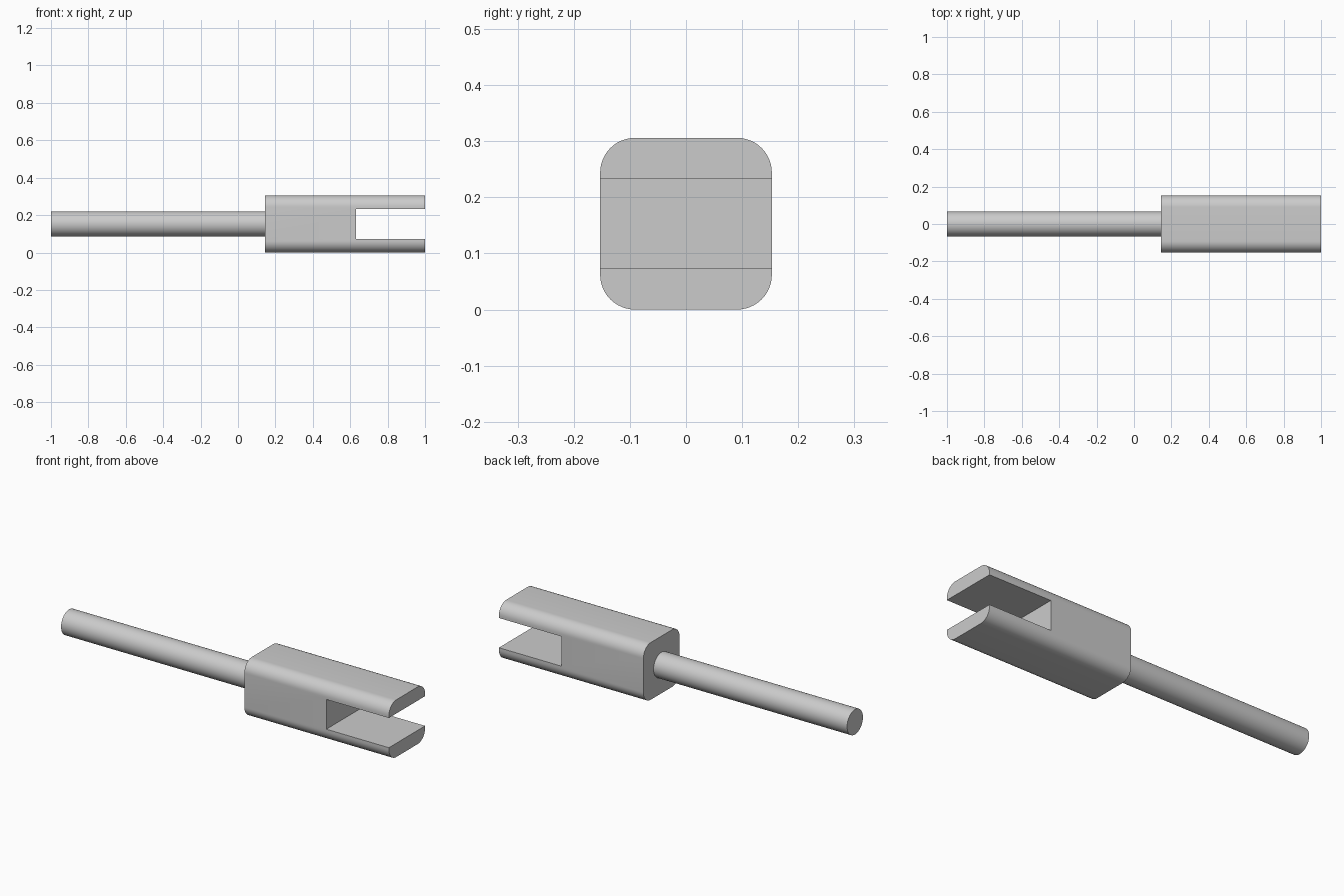
import bpy
import bmesh
from math import cos, sin, pi, radians

if "Cube" in bpy.data.objects:
    bpy.data.objects.remove(bpy.data.objects["Cube"])

HALF, CORNER = 0.153, 0.062
BODY_START, SLOT_START, BODY_END = 0.145, 0.63, 1.0
SLOT_HALF, ROD_RADIUS = 0.0795, 0.067

metal = bpy.data.materials.new("light grey metal")
metal.use_nodes = True
colour = (0.6, 0.6, 0.6, 1)
metal.diffuse_color = colour
metal.node_tree.nodes["Principled BSDF"].inputs["Base Color"].default_value = colour


def circle(radius, steps):
    return [(radius * cos(2 * pi * i / steps), radius * sin(2 * pi * i / steps))
            for i in range(steps)]


def rounded_square(half, radius, steps=12):
    inner = half - radius
    points = []
    for quarter, (sy, sz) in enumerate([(1, 1), (-1, 1), (-1, -1), (1, -1)]):
        for i in range(steps + 1):
            a = (quarter + i / steps) * pi / 2
            points.append((sy * inner + radius * cos(a), sz * inner + radius * sin(a)))
    return points


def extrude_along_x(name, profile, x0, x1):
    """Solid prism from a (y, z) profile about the part's long axis."""
    bm = bmesh.new()
    cap = bm.faces.new([bm.verts.new((x0, y, z + HALF)) for y, z in profile])
    grown = bmesh.ops.extrude_face_region(bm, geom=[cap], use_keep_orig=True)
    moved = [v for v in grown["geom"] if isinstance(v, bmesh.types.BMVert)]
    bmesh.ops.translate(bm, verts=moved, vec=(x1 - x0, 0, 0))
    bmesh.ops.recalc_face_normals(bm, faces=bm.faces)
    mesh = bpy.data.meshes.new(name)
    bm.to_mesh(mesh)
    bm.free()
    mesh.materials.append(metal)
    obj = bpy.data.objects.new(name, mesh)
    bpy.context.collection.objects.link(obj)
    return obj


def select_only(obj):
    bpy.ops.object.select_all(action="DESELECT")
    obj.select_set(True)
    bpy.context.view_layer.objects.active = obj


# Forked body and straight rod
body = extrude_along_x("fork_body", rounded_square(HALF, CORNER), BODY_START, BODY_END)
rod = extrude_along_x("rod", circle(ROD_RADIUS, 64), -1, BODY_START)

# Slot cut through the open end of the body
s, w = SLOT_HALF, HALF * 2
cutter = extrude_along_x("slot_cutter", [(-w, -s), (w, -s), (w, s), (-w, s)],
                         SLOT_START, BODY_END + 0.2)
cutter.hide_render = True
select_only(body)
slot = body.modifiers.new("slot", "BOOLEAN")
slot.operation = "DIFFERENCE"
slot.solver = "EXACT"
slot.object = cutter
bpy.ops.object.modifier_apply(modifier=slot.name)
bpy.data.objects.remove(cutter)

# Smooth rounded sides with crisp ends
for part in (body, rod):
    select_only(part)
    bpy.ops.object.shade_smooth_by_angle(angle=radians(30))
